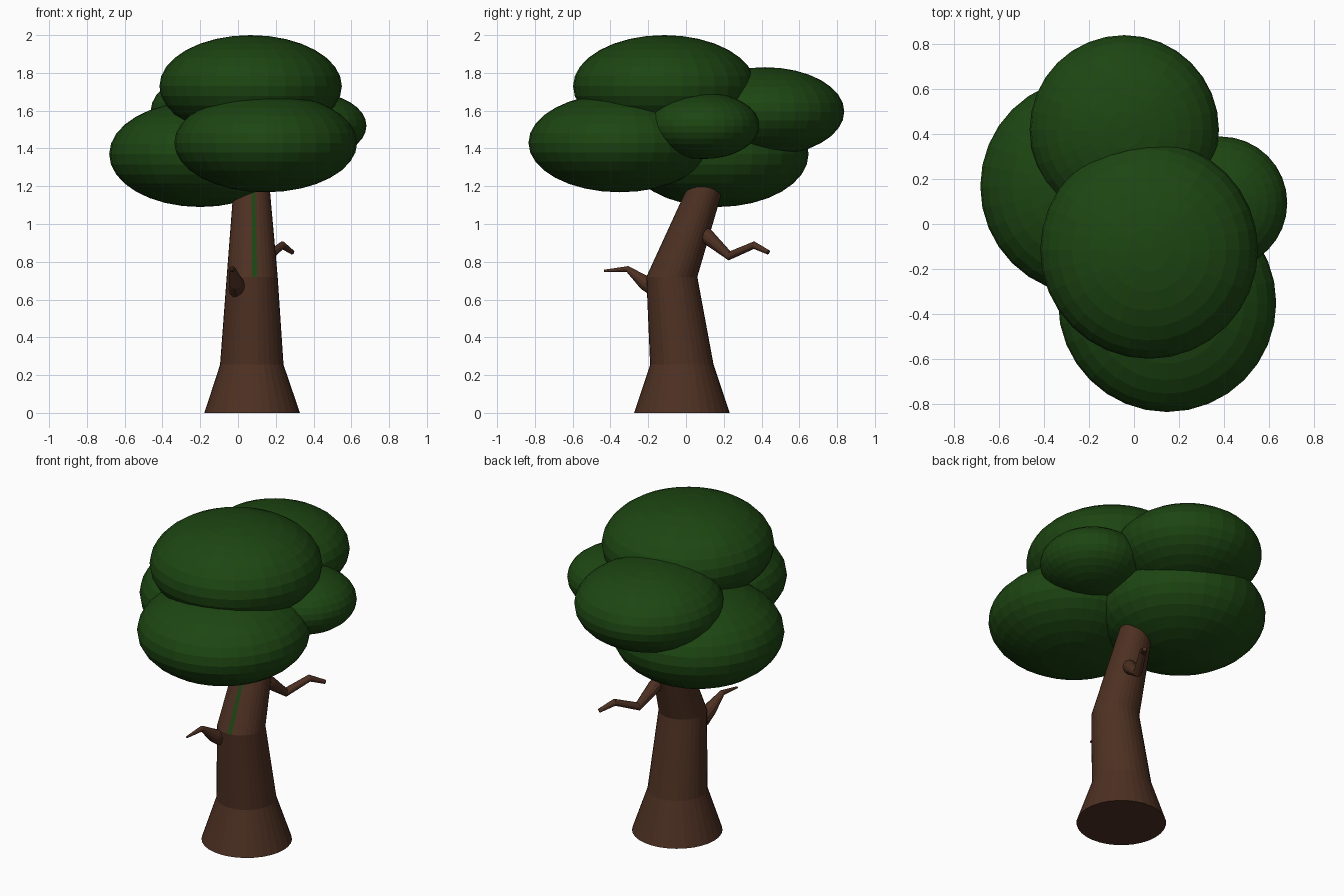
import bpy, bmesh, math
from mathutils import Vector

if "Cube" in bpy.data.objects:
    bpy.data.objects.remove(bpy.data.objects["Cube"])


def material(name, color):
    m = bpy.data.materials.new(name)
    m.diffuse_color = color
    m.use_nodes = True
    m.node_tree.nodes["Principled BSDF"].inputs["Base Color"].default_value = m.diffuse_color
    return m


bark = material("bark", (0.075, 0.03, 0.016, 1))
leaf = material("leaf", (0.012, 0.06, 0.006, 1))


def tube(name, path, sides, level=False):
    """Loft rings along (x, y, z, radius) points; level keeps rings horizontal."""
    bm = bmesh.new()
    pts = [Vector(p[:3]) for p in path]
    rings = []
    for i, p in enumerate(pts):
        a, b = pts[max(i - 1, 0)], pts[min(i + 1, len(pts) - 1)]
        d1 = (p - a).normalized() if i else Vector()
        d2 = (b - p).normalized() if i < len(pts) - 1 else Vector()
        t = Vector((0, 0, 1)) if level else (d1 + d2).normalized()
        u = Vector((1, 0, 0)) if level else Vector((1, 0, 0)).cross(t).normalized()
        v = t.cross(u)
        r = path[i][3]
        rings.append([bm.verts.new(p + r * (u * math.cos(w) + v * math.sin(w)))
                      for w in (2 * math.pi * k / sides for k in range(sides))])
    for lo, hi in zip(rings, rings[1:]):
        for k in range(sides):
            n = (k + 1) % sides
            bm.faces.new((lo[k], lo[n], hi[n], hi[k]))
    bm.faces.new(rings[0][::-1])
    bm.faces.new(rings[-1])
    me = bpy.data.meshes.new(name)
    bm.to_mesh(me)
    bm.free()
    ob = bpy.data.objects.new(name, me)
    bpy.context.collection.objects.link(ob)
    me.materials.append(bark)
    return ob


# Leaning trunk with flared foot
trunk = tube("trunk", [(0.075, -0.022, 0, 0.253), (0.073, -0.022, 0.255, 0.168),
                       (0.075, -0.075, 0.72, 0.135), (0.072, 0.105, 1.2, 0.095)],
             32, level=True)

# Green strip on the front of the upper trunk
trunk.data.materials.append(leaf)
trunk.data.polygons[2 * 32 + 24].material_index = 1

# Broken twigs
tube("front_branch", [(0.0, -0.15, 0.655, 0.05), (-0.01, -0.22, 0.69, 0.038),
                      (-0.03, -0.31, 0.762, 0.016), (-0.045, -0.433, 0.752, 0.006)], 12)
tube("back_branch", [(0.1, 0.07, 0.97, 0.045), (0.13, 0.125, 0.922, 0.038),
                     (0.165, 0.23, 0.832, 0.025), (0.235, 0.36, 0.888, 0.02),
                     (0.288, 0.436, 0.85, 0.012)], 12)

# Canopy: flattened spheres (x, y, z, radius, half height)
clumps = {
    "top": (0.067, -0.115, 1.73, 0.483, 0.27),
    "back": (-0.043, 0.418, 1.595, 0.42, 0.235),
    "left": (-0.2, 0.167, 1.37, 0.482, 0.28),
    "front": (0.147, -0.35, 1.43, 0.484, 0.262),
    "right": (0.385, 0.093, 1.52, 0.295, 0.176),
}
for name, (x, y, z, r, h) in clumps.items():
    bpy.ops.mesh.primitive_uv_sphere_add(segments=32, ring_count=16, radius=1, location=(x, y, z))
    ob = bpy.context.object
    ob.name = "foliage_" + name
    ob.scale = (r, r, h)
    ob.data.materials.append(leaf)
